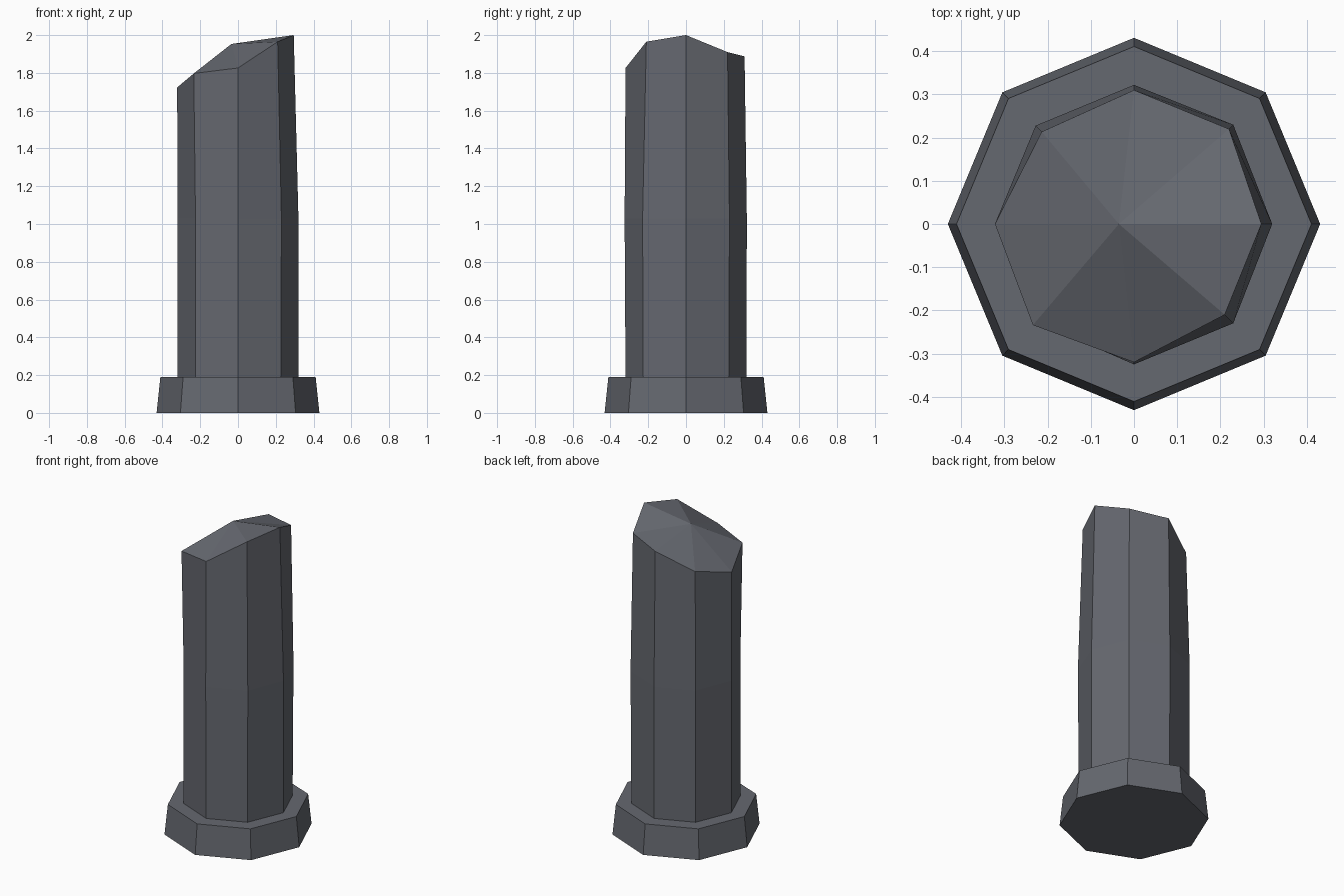
import bpy, bmesh
from math import cos, sin, radians

cube = bpy.data.objects.get("Cube")
if cube:
    bpy.data.objects.remove(cube, do_unlink=True)

SIDES = 8

stone = bpy.data.materials.new("slate_grey")
stone.use_nodes = True
colour = (0.13, 0.138, 0.16, 1)
stone.diffuse_color = colour
stone.node_tree.nodes["Principled BSDF"].inputs["Base Color"].default_value = colour


def ring(bm, radii, heights):
    """One octagonal loop; corner i sits at i * 45 degrees."""
    verts = []
    for i, (r, z) in enumerate(zip(radii, heights)):
        a = radians(360 / SIDES * i)
        verts.append(bm.verts.new((r * cos(a), r * sin(a), z)))
    return verts


def bridge(bm, low, high):
    for i in range(SIDES):
        j = (i + 1) % SIDES
        bm.faces.new((low[i], low[j], high[j], high[i]))


def finish(bm, name):
    bmesh.ops.recalc_face_normals(bm, faces=bm.faces)
    mesh = bpy.data.meshes.new(name)
    bm.to_mesh(mesh)
    bm.free()
    mesh.materials.append(stone)
    obj = bpy.data.objects.new(name, mesh)
    bpy.context.collection.objects.link(obj)


# Tapered plinth
bm = bmesh.new()
bottom = ring(bm, [0.431] * SIDES, [0] * SIDES)
top = ring(bm, [0.411] * SIDES, [0.19] * SIDES)
bridge(bm, bottom, top)
bm.faces.new(bottom)
bm.faces.new(top)
finish(bm, "plinth")

# Broken column shaft: two straight sections and an uneven rim
bm = bmesh.new()
foot = ring(bm, [0.32] * SIDES, [0.18] * SIDES)
waist = ring(bm, [0.32, 0.325, 0.322, 0.322, 0.32, 0.318, 0.325, 0.325], [1.03] * SIDES)
rim = ring(bm,
           [0.295, 0.311, 0.31, 0.302, 0.322, 0.331, 0.32, 0.297],
           [2.0, 1.91, 1.887, 1.778, 1.723, 1.797, 1.826, 1.965])
bridge(bm, foot, waist)
bridge(bm, waist, rim)
bm.faces.new(foot)

# Faceted broken top
peak = bm.verts.new((-0.035, 0, 1.953))
for i in range(SIDES):
    bm.faces.new((rim[i], rim[(i + 1) % SIDES], peak))
finish(bm, "broken_shaft")
